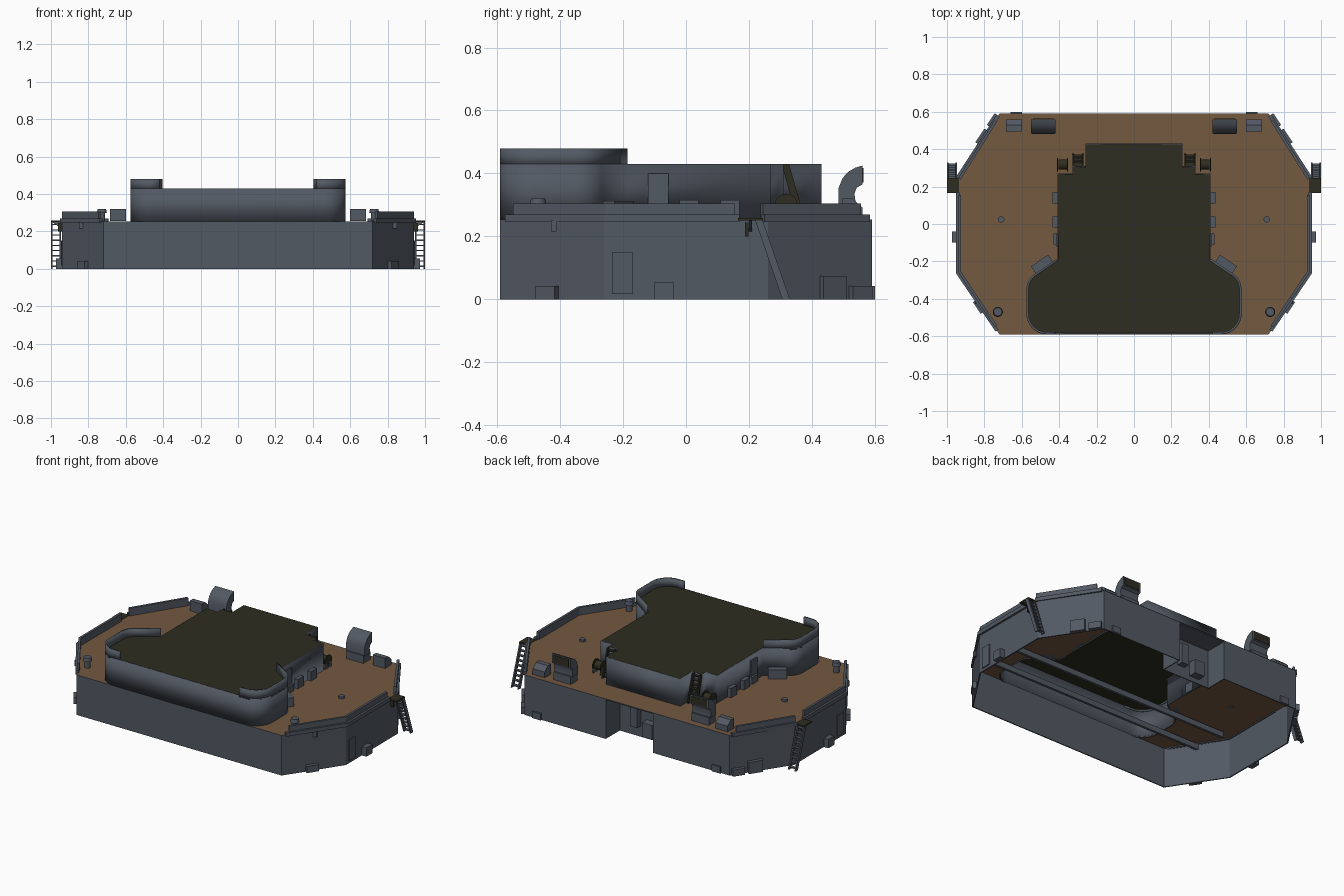
import bpy, bmesh, math
from mathutils import Vector, Matrix

cube = bpy.data.objects.get("Cube")
if cube:
    bpy.data.objects.remove(cube, do_unlink=True)


def material(name, rgb):
    m = bpy.data.materials.new(name)
    m.use_nodes = True
    m.diffuse_color = (*rgb, 1)
    m.node_tree.nodes["Principled BSDF"].inputs["Base Color"].default_value = (*rgb, 1)
    return m


GREY = material("steel grey", (0.085, 0.1, 0.125))
WOOD = material("deck brown", (0.175, 0.1, 0.053))
OLIVE = material("dark olive", (0.027, 0.026, 0.015))
DECK, ROOF = 0.256, 0.43


def finish(name, bm, mat, smooth=False, fix=True):
    if fix:
        bmesh.ops.recalc_face_normals(bm, faces=bm.faces[:])
    mesh = bpy.data.meshes.new(name)
    bm.to_mesh(mesh)
    bm.free()
    mesh.materials.append(mat)
    ob = bpy.data.objects.new(name, mesh)
    bpy.context.collection.objects.link(ob)
    if smooth:
        bpy.ops.object.select_all(action='DESELECT')
        ob.select_set(True)
        bpy.context.view_layer.objects.active = ob
        bpy.ops.object.shade_smooth_by_angle(angle=math.radians(32))
    return ob


def solid(name, profile, offset, mat=GREY, smooth=False):
    """Closed prism: a planar 3D profile swept by an offset."""
    bm = bmesh.new()
    face = bm.faces.new([bm.verts.new(p) for p in profile])
    new = bmesh.ops.extrude_face_region(bm, geom=[face])["geom"]
    bmesh.ops.translate(bm, verts=[v for v in new if isinstance(v, bmesh.types.BMVert)], vec=offset)
    return finish(name, bm, mat, smooth)


def side_solid(name, yz, x0, x1, mat=GREY, smooth=False):
    return solid(name, [(x0, y, z) for y, z in yz], (x1 - x0, 0, 0), mat, smooth)


def box(name, x0, x1, y0, y1, z0, z1, mat=GREY):
    return side_solid(name, [(y0, z0), (y1, z0), (y1, z1), (y0, z1)], x0, x1, mat)


def edge_box(name, s, p, q, t0, t1, depth, z0, z1):
    """Box lying along part of the line p-q, standing out to its right."""
    p, q = Vector(p), Vector(q)
    n = Vector((q.y - p.y, p.x - q.x)).normalized() * depth
    a, b = p.lerp(q, t0), p.lerp(q, t1)
    pts = [a - n * 0.1, b - n * 0.1, b + n, a + n]
    return solid(name, [(s * v.x, v.y, z0) for v in pts], (0, 0, z1 - z0))


def wall(name, pts, z0, z1, thick, closed=False, smooth=False):
    """Thin upright sheet along a path, thickened inward."""
    bm = bmesh.new()
    low = [bm.verts.new((x, y, z0)) for x, y in pts]
    top = [bm.verts.new((x, y, z1)) for x, y in pts]
    n = len(pts)
    for i in range(n if closed else n - 1):
        j = (i + 1) % n
        bm.faces.new((low[i], low[j], top[j], top[i]))
    ob = finish(name, bm, GREY, smooth, fix=False)
    mod = ob.modifiers.new("thickness", 'SOLIDIFY')
    mod.thickness, mod.offset = thick, -1
    return ob


def cylinder(name, at, r, h, mat=GREY, r2=None, along_x=False):
    bm = bmesh.new()
    m = Matrix.Translation(at)
    if along_x:
        m = m @ Matrix.Rotation(math.pi / 2, 4, 'Y')
    bmesh.ops.create_cone(bm, cap_ends=True, segments=20, radius1=r,
                          radius2=r if r2 is None else r2, depth=h, matrix=m)
    return finish(name, bm, mat, True)


def arc(cx, cy, r, a0, a1, n=8):
    angles = [math.radians(a0 + (a1 - a0) * i / n) for i in range(n + 1)]
    return [(cx + r * math.cos(a), cy + r * math.sin(a)) for a in angles]


def flip(pts):
    return [(-x, y) for x, y in reversed(pts)]


def ladder(name, x0, x1, top, foot, rungs, mat):
    (ya, za), (yb, zb) = top, foot
    for tag, x in (("inner", x0), ("outer", x1)):
        side_solid(f"{name}_{tag}_rail", [(ya - .012, za), (ya + .012, za), (yb + .012, zb), (yb - .012, zb)],
                   x - .004, x + .004, mat)
    for i in range(rungs):
        t = (i + .5) / rungs
        y, z = ya + (yb - ya) * t, za + (zb - za) * t
        box(f"{name}_rung", x0, x1, y - .01, y + .01, z - .003, z + .003, mat)


# Hull shell, with a recess in the back
corner = [(.72, -.59), (.94, -.26), (.94, .26), (.72, .59)]
outline = corner + flip(corner)
recess = [(.15, .59), (.15, .45), (-.18, .45), (-.18, .59)]
wall("hull", corner + recess + flip(corner), 0, .254, .008, closed=True)
box("recess_ceiling", -.18, .15, .45, .588, .246, .252)
box("recess_locker", 0, .05, .445, .49, .07, .2)
box("recess_cabinet", -.11, -.04, .445, .5, .03, .12)
for y in (-.42, -.22):
    box("deck_beam", -.85, .85, y - .008, y + .008, .215, .25)

# Deckhouse footprint with rounded front wings
wing = arc(.465, -.48, .11, -90, 0) + arc(.475, -.35, .1, 0, 55) + [(.41, -.185)]
half = wing + [(.41, .27), (.33, .27), (.33, .31), (.26, .31), (.26, .43)]
footprint = half + flip(half)
wall("deckhouse", footprint, .25, ROOF, .006, closed=True, smooth=True)

bm = bmesh.new()
bm.faces.new([bm.verts.new((x, y, ROOF)) for x, y in footprint])
finish("deckhouse_roof", bm, OLIVE, fix=False)

# Wooden deck, open under the deckhouse
bm = bmesh.new()
for loop in (outline, [(x * .99, y * .99) for x, y in footprint]):
    vs = [bm.verts.new((x, y, DECK)) for x, y in loop]
    for i, v in enumerate(vs):
        bm.edges.new((v, vs[i - 1]))
bmesh.ops.triangle_fill(bm, edges=bm.edges[:], use_beauty=True)
for f in bm.faces:
    f.normal_update()
    if f.normal.z < 0:
        f.normal_flip()
finish("deck", bm, WOOD, fix=False)

# Raised screens around the wings and deck edges
screen = [(.42, -.59)] + wing
front_rail = [(.745, -.55), (.94, -.258), (.94, .155)]
back_rail = [(.94, .245), (.745, .555)]
front_sill = [(.74, -.575), (.953, -.262), (.953, .17)]
back_sill = [(.953, .25), (.735, .585)]
for tag, turn in (("left", list), ("right", flip)):
    wall(f"{tag}_wing_screen", turn(screen), .42, .48, .012, smooth=True)
    wall(f"{tag}_front_bulwark", turn(front_rail), .25, .305, .015)
    wall(f"{tag}_back_bulwark", turn(back_rail), .25, .305, .015)
    wall(f"{tag}_front_sill", turn(front_sill), .246, .27, .02)
    wall(f"{tag}_back_sill", turn(back_sill), .246, .27, .02)

cowl = [(.485, .3), (.485, .355), (.497, .385), (.515, .405), (.537, .418), (.56, .425),
        (.56, .365), (.542, .355), (.535, .335), (.54, .3)]
for s, tag in ((1, "left"), (-1, "right")):
    def sbox(name, x0, x1, *rest):
        return box(f"{tag}_{name}", s * x0, s * x1, *rest)

    # Cowl ventilators and sloped lockers
    sbox("ventilator_base", .425, .545, .48, .55, DECK, .305)
    side_solid(f"{tag}_ventilator_cowl", cowl, s * .42, s * .55, GREY, True)
    sbox("ventilator_mouth", .43, .54, .558, .563, .372, .418, OLIVE)
    side_solid(f"{tag}_locker", [(.495, DECK), (.56, DECK), (.56, .292), (.528, .32), (.495, .32)],
               s * .6, s * .685)

    # Deck fittings
    cylinder(f"{tag}_vent_stem", (s * .728, -.47, .278), .018, .046)
    cylinder(f"{tag}_vent_cap", (s * .728, -.47, .31), .027, .022, r2=.022)
    cylinder(f"{tag}_deck_cap", (s * .71, .024, .262), .017, .016)

    # Deckhouse side lockers and door
    for y in (.14, .01):
        sbox("side_locker", .405, .435, y - .03, y + .03, DECK, .315)
    sbox("deckhouse_door", .405, .418, -.12, -.056, .265, .4)
    sbox("door_box", .405, .43, -.11, -.05, DECK, .3)
    edge_box(f"{tag}_corner_locker", s, (.532, -.268), (.41, -.185), .05, .8, .045, DECK, .312)

    # Hose reels and ladders behind the deckhouse
    cylinder(f"{tag}_hose_reel", (s * .382, .318, .3), .027, .045, OLIVE, along_x=True)
    for x in (.355, .41):
        cylinder(f"{tag}_reel_flange", (s * x, .318, .3), .036, .006, OLIVE, along_x=True)
        sbox("reel_stand", x - .003, x + .003, .285, .35, DECK, .29)
    ladder(f"{tag}_roof_ladder", s * .275, s * .325, (.315, ROOF), (.365, DECK), 7, OLIVE)

    # Boarding platform and ladder
    sbox("platform", .935, 1, .165, .245, .25, .258, OLIVE)
    solid(f"{tag}_platform_bracket", [(s * .94, .2, .25), (s * .995, .2, .25), (s * .94, .2, .215)], (0, .01, 0))
    ladder(f"{tag}_boarding_ladder", s * .95, s * .996, (.232, .25), (.318, 0), 9, GREY)

    # Hull doors, boxes and lamp
    sbox("hull_door", .935, .946, -.235, -.17, .017, .15)
    sbox("hull_box", .935, .972, -.1, -.04, 0, .056)
    sbox("hull_lamp", .935, .962, .187, .198, .2, .245, OLIVE)
    edge_box(f"{tag}_front_box", s, corner[0], corner[1], .37, .56, .022, 0, .042)
    edge_box(f"{tag}_back_cabinet", s, corner[2], corner[3], .5, .72, .022, 0, .074)
    edge_box(f"{tag}_back_box", s, corner[2], corner[3], .78, .97, .022, 0, .042)
    sbox("stern_box", .6, .66, .585, .6, 0, .042)
